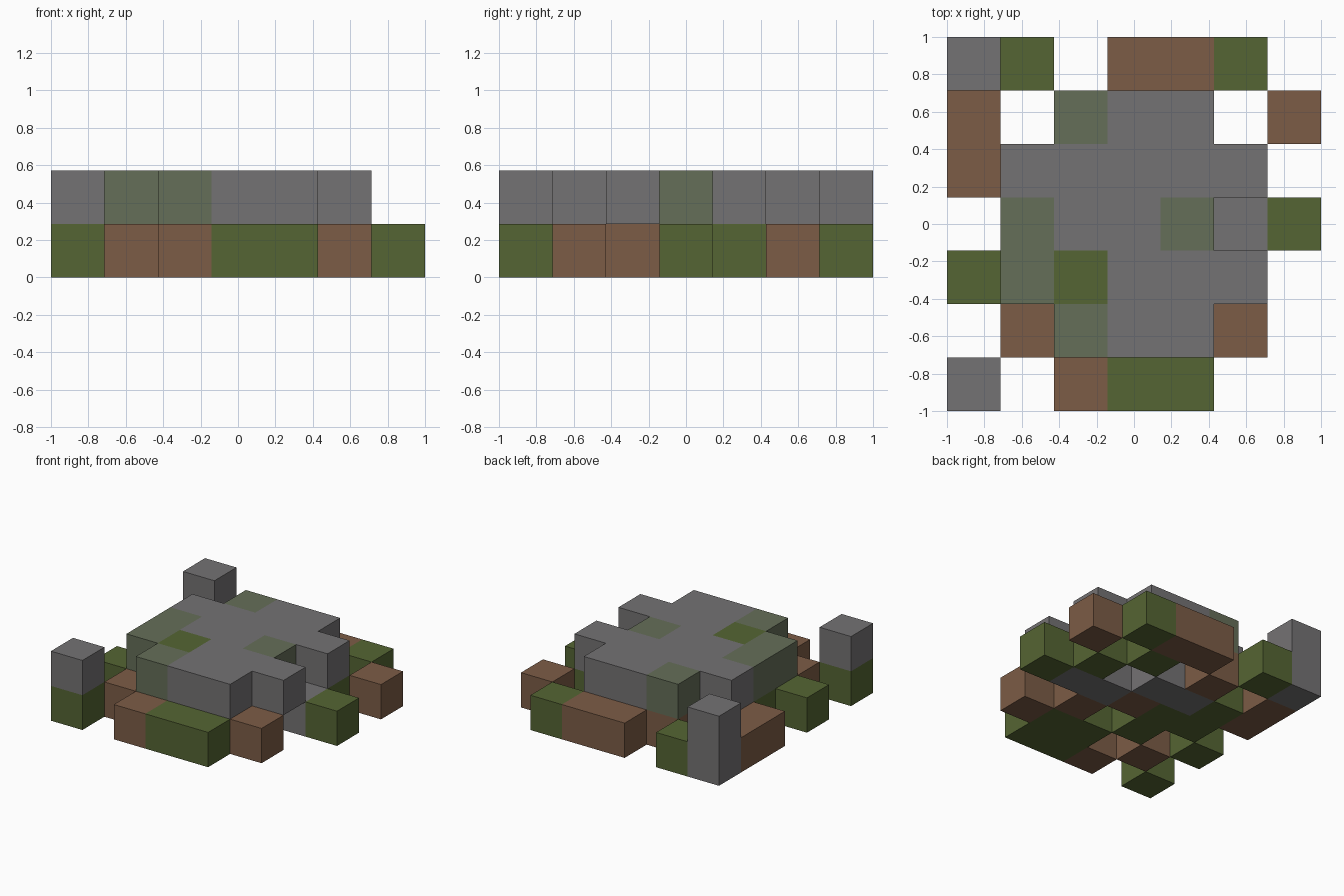
import bpy
import bmesh
from mathutils import Vector

cube = bpy.data.objects.get("Cube")
if cube:
    bpy.data.objects.remove(cube, do_unlink=True)

CELL = 2 / 7

# Block plan of each layer: rows run back to front, letters left to right along x
LOWER = ["SG.BBG.",
         "B.B.G.B",
         "BGSS.G.",
         ".GGBSSG",
         "G.G.B..",
         ".B.GGB.",
         "G.BGG.."]
UPPER = ["S......",
         "..MSS..",
         ".SSSSS.",
         ".MSSM..",
         ".MGSSS.",
         "..MSS..",
         "S......"]

KINDS = {"S": ("stone_blocks", "stone grey", (0.175, 0.17, 0.173)),
         "G": ("grass_blocks", "grass green", (0.091, 0.13, 0.033)),
         "B": ("earth_blocks", "earth brown", (0.202, 0.107, 0.061)),
         "M": ("mossy_blocks", "mossy grey green", (0.13, 0.156, 0.098))}

# Occupied cells and their kind
cells = {}
for k, layer in enumerate((LOWER, UPPER)):
    for j, row in enumerate(reversed(layer)):
        for i, letter in enumerate(row):
            if letter != ".":
                cells[i, j, k] = letter


def make_material(name, rgb):
    mat = bpy.data.materials.new(name)
    mat.use_nodes = True
    color = (*rgb, 1)
    mat.diffuse_color = color
    bsdf = next(n for n in mat.node_tree.nodes if n.type == "BSDF_PRINCIPLED")
    bsdf.inputs["Base Color"].default_value = color
    bsdf.inputs["Roughness"].default_value = 0.9
    return mat


def add_block(bm, cell):
    """Add a cube, dropping the sides that touch a neighbouring block."""
    center = Vector([(c + 0.5) * CELL for c in cell]) - Vector((1, 1, 0))
    verts = bmesh.ops.create_cube(bm, size=CELL)["verts"]
    bm.normal_update()
    hidden = []
    for face in {f for v in verts for f in v.link_faces}:
        beside = tuple(c + round(n) for c, n in zip(cell, face.normal))
        if beside in cells:
            hidden.append(face)
    bmesh.ops.translate(bm, vec=center, verts=verts)
    bmesh.ops.delete(bm, geom=hidden, context="FACES")


# One object for each kind of block
for letter, (name, color_name, rgb) in KINDS.items():
    bm = bmesh.new()
    for cell, kind in cells.items():
        if kind == letter:
            add_block(bm, cell)
    bmesh.ops.remove_doubles(bm, verts=bm.verts, dist=0.001)
    mesh = bpy.data.meshes.new(name)
    bm.to_mesh(mesh)
    bm.free()
    mesh.materials.append(make_material(color_name, rgb))
    bpy.context.collection.objects.link(bpy.data.objects.new(name, mesh))
